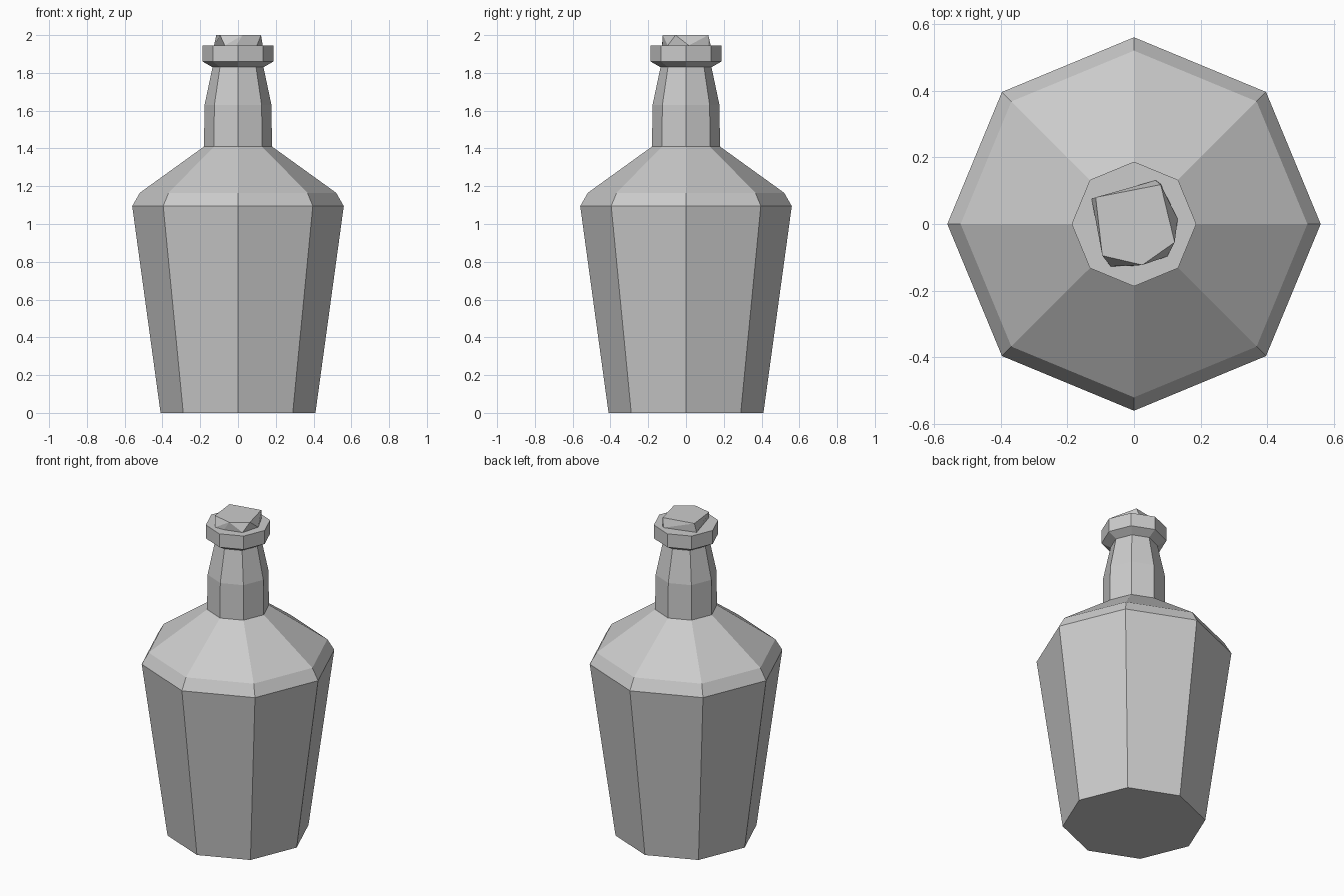
import bpy, bmesh
from math import cos, sin, tau

if "Cube" in bpy.data.objects:
    bpy.data.objects.remove(bpy.data.objects["Cube"])

SIDES = 8


def finish(bm, name):
    bmesh.ops.recalc_face_normals(bm, faces=bm.faces)
    mesh = bpy.data.meshes.new(name)
    bm.to_mesh(mesh)
    bm.free()
    obj = bpy.data.objects.new(name, mesh)
    bpy.context.collection.objects.link(obj)
    return obj


def lathe(name, profile):
    """Stack octagonal rings of (radius, z) and cap both ends."""
    bm = bmesh.new()
    rings = [[bm.verts.new((r * cos(tau * i / SIDES), r * sin(tau * i / SIDES), z))
              for i in range(SIDES)] for r, z in profile]
    for low, high in zip(rings, rings[1:]):
        for i in range(SIDES):
            j = (i + 1) % SIDES
            bm.faces.new((low[i], low[j], high[j], high[i]))
    bm.faces.new(rings[0][::-1])
    bm.faces.new(rings[-1])
    return finish(bm, name)


# Bottle: tapered body, sloping shoulder, neck and collar in one profile
lathe("bottle", [(0.41, 0), (0.56, 1.095), (0.52, 1.165), (0.18, 1.41),
                 (0.177, 1.63), (0.135, 1.83), (0.187, 1.86), (0.187, 1.945)])

# Cork: rough-cut faceted stopper, a hull between two irregular outlines
cork_top = [(-0.115, 0.08), (0.08, 0.118), (0.122, -0.055), (0.025, -0.123), (-0.095, -0.095)]
cork_base = [(-0.127, 0.075), (0.065, 0.131), (0.08, 0.12), (0.131, 0.015),
             (0.1, -0.097), (-0.01, -0.126), (-0.07, -0.127)]
bm = bmesh.new()
for outline, z in ((cork_top, 2.0), (cork_base, 1.945)):
    for x, y in outline:
        bm.verts.new((x, y, z))
bmesh.ops.convex_hull(bm, input=bm.verts)
bmesh.ops.dissolve_limit(bm, angle_limit=0.02, verts=bm.verts, edges=bm.edges)
finish(bm, "cork")
